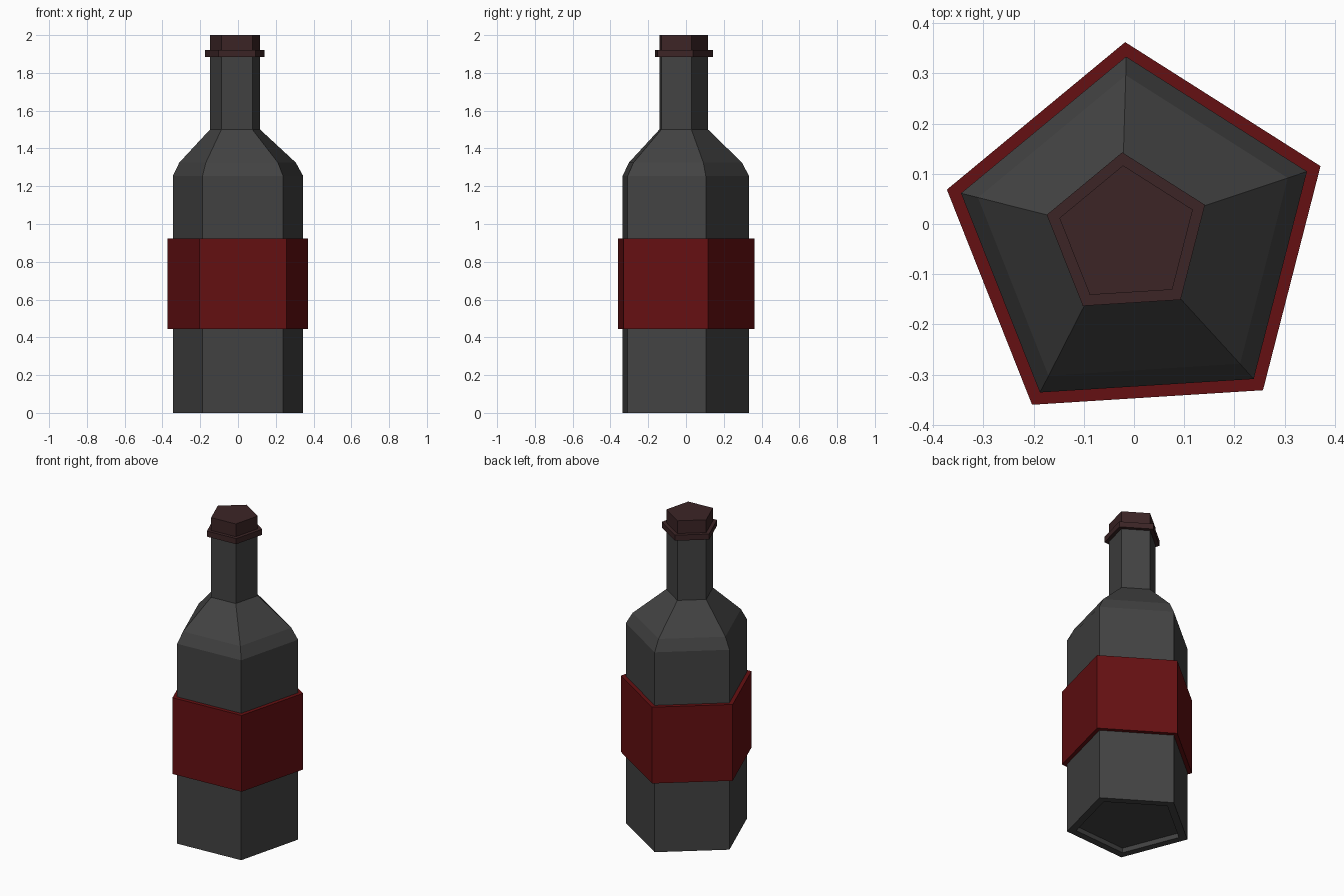
import bpy, bmesh
from math import cos, sin, pi, radians

cube = bpy.data.objects.get("Cube")
if cube:
    bpy.data.objects.remove(cube, do_unlink=True)

SIDES = 5
TURN = radians(21.6)
BODY = (0.007, -0.029)     # axis of the body
SHOULDER = (0.004, -0.028)
NECK = (-0.013, -0.023)    # axis of the slightly off-centre neck


def material(name, color):
    mat = bpy.data.materials.new(name)
    mat.use_nodes = True
    mat.diffuse_color = (*color, 1)
    bsdf = mat.node_tree.nodes["Principled BSDF"]
    bsdf.inputs["Base Color"].default_value = (*color, 1)
    bsdf.inputs["Roughness"].default_value = 0.7
    return mat


def loft(name, mat, rings, closed=False):
    """Join five-sided rings (radius, height, axis); cap the ends or close the loop."""
    bm = bmesh.new()
    loops = []
    for r, z, (cx, cy) in rings:
        angles = [TURN + 2 * pi * i / SIDES for i in range(SIDES)]
        loops.append([bm.verts.new((cx + r * cos(a), cy + r * sin(a), z)) for a in angles])
    pairs = list(zip(loops, loops[1:]))
    if closed:
        pairs.append((loops[-1], loops[0]))
    else:
        bm.faces.new(loops[0][::-1])
        bm.faces.new(loops[-1])
    for low, high in pairs:
        for i in range(SIDES):
            j = (i + 1) % SIDES
            bm.faces.new((low[i], low[j], high[j], high[i]))
    bmesh.ops.recalc_face_normals(bm, faces=bm.faces)
    mesh = bpy.data.meshes.new(name)
    bm.to_mesh(mesh)
    bm.free()
    mesh.materials.append(mat)
    obj = bpy.data.objects.new(name, mesh)
    bpy.context.collection.objects.link(obj)
    return obj


glass = material("dark_glass", (0.055, 0.055, 0.055))
red = material("label_red", (0.13, 0.005, 0.006))
brown = material("cork_brown", (0.045, 0.018, 0.019))

# Bottle with a recessed base, sloped shoulders and a straight neck
loft("bottle", glass, [
    (0.31, 0.03, BODY), (0.31, 0, BODY), (0.363, 0, BODY),
    (0.363, 1.255, BODY), (0.325, 1.325, SHOULDER),
    (0.14, 1.5, NECK), (0.14, 1.89, NECK),
])

# Label band wrapped around the body
loft("label", red, [
    (0.355, 0.443, BODY), (0.392, 0.443, BODY),
    (0.392, 0.922, BODY), (0.355, 0.922, BODY),
], closed=True)

# Stopper with a wider collar at its foot
loft("stopper", brown, [
    (0.13, 1.885, NECK), (0.166, 1.885, NECK), (0.166, 1.92, NECK),
    (0.14, 1.92, NECK), (0.14, 2.0, NECK),
])
